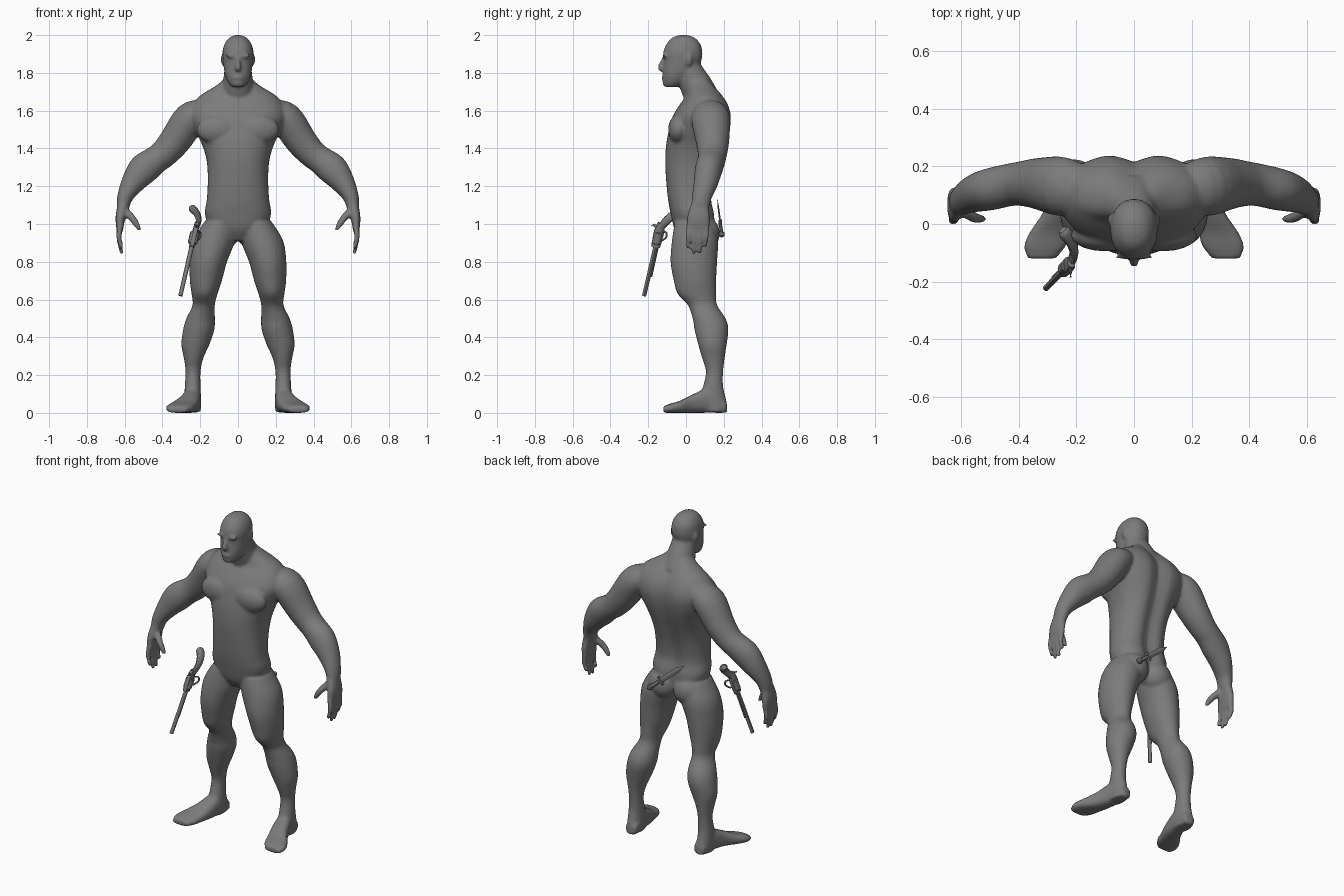
import bpy, bmesh, math
from mathutils import Vector, Matrix

default = bpy.data.objects.get("Cube")
if default:
    bpy.data.objects.remove(default, do_unlink=True)

grey = bpy.data.materials.new("clay grey")
grey.use_nodes = True
grey.diffuse_color = (0.2, 0.2, 0.2, 1)
grey.node_tree.nodes["Principled BSDF"].inputs["Base Color"].default_value = (0.2, 0.2, 0.2, 1)

UNIT = 0.01  # all measures below are in hundredths


def refine(rows, steps=4):
    """Catmull-Rom interpolation between the rows of a section table."""
    result = []
    last = len(rows) - 1
    for i in range(last):
        a, b, c, d = (rows[max(0, min(last, i + k))] for k in (-1, 0, 1, 2))
        for s in range(steps):
            t = s / steps
            result.append([q + t / 2 * (r - p + t * (2 * p - 5 * q + 4 * r - e + t * (3 * (q - r) + e - p)))
                           for p, q, r, e in zip(a, b, c, d)])
    result.append(list(rows[-1]))
    return result


def loft(bm, rings, sides=24, power=2.0, groove=0.0):
    """Skin closed rings, each given as centre, side axis and depth axis."""
    loops = []
    for centre, u, v in rings:
        loop = []
        for k in range(sides):
            angle = math.tau * k / sides
            c, s = math.cos(angle), math.sin(angle)
            c = math.copysign(abs(c) ** (2 / power), c)
            s = math.copysign(abs(s) ** (2 / power), s)
            p = centre + u * c + v * s
            if groove and s > 0:
                p.y -= groove * math.exp(-(p.x / (5 * UNIT)) ** 2) * s
            loop.append(bm.verts.new(p))
        loops.append(loop)
    for low, high in zip(loops, loops[1:]):
        for k in range(sides):
            n = (k + 1) % sides
            bm.faces.new((low[k], low[n], high[n], high[k]))
    bm.faces.new(loops[0][::-1])
    bm.faces.new(loops[-1])


def column(bm, rows, side=1, **options):
    """Upright loft from rows of height, centre x, half width, front, back."""
    rings = []
    for z, x, half, front, back in refine(rows):
        rings.append((Vector((side * x, (front + back) / 2, z)) * UNIT,
                      Vector((half * UNIT, 0, 0)), Vector((0, (back - front) / 2 * UNIT, 0))))
    loft(bm, rings, **options)


def tube(bm, rows, side=1, smooth=True, sides=20, **options):
    """Loft along a path from rows of x, y, z, thickness, depth."""
    rows = refine(rows) if smooth else rows
    points = [Vector((side * r[0], r[1], r[2])) * UNIT for r in rows]
    rings = []
    for i, (p, row) in enumerate(zip(points, rows)):
        t = (points[min(i + 1, len(points) - 1)] - points[max(i - 1, 0)]).normalized()
        v = Vector((0, 1, 0))
        v = (v - t * t.dot(v)).normalized()
        rings.append((p, t.cross(v) * row[3] * UNIT, v * row[4] * UNIT))
    loft(bm, rings, sides=sides, **options)


def blob(bm, centre, radii):
    matrix = Matrix.Translation(Vector(centre) * UNIT) @ Matrix.Diagonal((*(Vector(radii) * UNIT), 1))
    bmesh.ops.create_uvsphere(bm, u_segments=20, v_segments=12, radius=1, matrix=matrix)


def finish(bm, name):
    bmesh.ops.recalc_face_normals(bm, faces=bm.faces)
    mesh = bpy.data.meshes.new(name)
    bm.to_mesh(mesh)
    bm.free()
    mesh.materials.append(grey)
    obj = bpy.data.objects.new(name, mesh)
    bpy.context.collection.objects.link(obj)
    return obj


body = bmesh.new()

# torso with spine groove
column(body, [(91, 0, 6, -2, 13), (97, 0, 14, -6, 16), (105, 0, 17.5, -8, 16),
              (113, 0, 16.5, -9.5, 14.5), (123, 0, 16, -10.5, 16), (133, 0, 16.5, -11, 19),
              (142, 0, 19, -10.5, 22), (150, 0, 23, -9, 24), (157, 0, 25.5, -7, 24.5),
              (163, 0, 24, -3.5, 23), (168, 0, 20, 0, 20), (173, 0, 12, 1, 16), (177, 0, 7, 1, 13)],
       sides=48, power=2.3, groove=0.03)

# neck and head
tube(body, [(0, 9, 166, 9, 9), (0, 5, 174, 8.2, 8.5), (0, 2, 181, 7.3, 7), (0, 0, 187, 7, 6)])
column(body, [(172.5, 0, 3.2, -11, -5), (175, 0, 5.3, -12, 0), (179, 0, 6.9, -12.2, 3),
              (183, 0, 7.6, -12, 6.5), (187, 0, 8, -11.8, 8.3), (191, 0, 8.2, -12, 8.7),
              (195, 0, 7.3, -10.5, 7.8), (198.5, 0, 4.8, -7.5, 4.8), (200, 0, 1.5, -3.5, 1)], power=2.2)
tube(body, [(0, -11.5, 188, 1, 1), (0, -13, 184.5, 1.2, 1.5), (0, -13.3, 182.5, 1.8, 1.6), (0, -12, 181.5, 1.2, 1)])
blob(body, (0, -12, 177.5), (2.8, 1, 1.2))
blob(body, (0, -11, 174.5), (2.8, 1.5, 1.8))

for side in (1, -1):
    # face and muscle masses
    blob(body, (side * 3.5, -11.2, 189), (3.2, 1.3, 1.1))
    blob(body, (side * 8.2, 1.5, 187), (0.9, 2, 3.2))
    blob(body, (side * 10, -4, 150), (12, 5.5, 8))
    blob(body, (side * 8.5, 9.5, 95), (9, 8.5, 9))

    # leg
    column(body, [(101, 9.5, 8.5, -6, 15), (91, 12.8, 11.2, -7.5, 17), (80, 15.7, 9.9, -8.2, 16.5),
                  (70, 17, 8.5, -6.5, 16), (63, 17.7, 6.9, -4.5, 16), (57, 18.2, 5.9, 1, 16.5),
                  (50, 19.8, 7.6, 3.5, 21), (44, 20.8, 8.3, 4.5, 22.5), (36, 22.6, 7.4, 6.5, 21.5),
                  (29, 23.5, 5.2, 8.5, 20.5), (22, 23.8, 4, 10.5, 19.7), (14, 24, 4.2, 9, 19.7),
                  (6, 24, 4.5, 6, 21.5), (0.5, 24, 4.2, 8, 22)], side)

    # foot, rows of x, y, half width, height
    foot = [(23.5, 21.5, 3.5, 6), (24, 13, 4.5, 13), (26, 4, 5.6, 10), (29.3, -3, 7, 6.5),
            (31, -8, 7.2, 5), (32, -12, 4.8, 3.5)]
    loft(body, [(Vector((side * x, y, h / 2)) * UNIT, Vector((w * UNIT, 0, 0)), Vector((0, 0, h / 2 * UNIT)))
                for x, y, w, h in refine(foot)], power=2.6)

    # arm
    tube(body, [(17, 12, 160, 6, 8), (25, 13, 156, 8.8, 10.3), (33, 14, 144.5, 8.4, 9), (39, 14, 137.5, 7.6, 7.8),
                (43.5, 13.5, 134, 7.4, 7.4), (50, 12, 129, 8.2, 7.3), (55.5, 10.5, 122, 6.4, 6.5),
                (59.5, 8.5, 115, 4.4, 5.3), (61, 7.5, 109, 3.4, 4.8)], side)

    # hand with fingers and thumb
    tube(body, [(60.5, 7.5, 111, 3, 4.5), (62, 6.8, 105, 2.7, 5.8), (62.5, 6.5, 100, 2.2, 6.2),
                (62.5, 6.2, 96, 1.5, 5.8)], side, power=2.5)
    for k, tip in enumerate((87, 84, 84.5, 88)):
        y = 1.6 + 3.1 * k
        tube(body, [(62.3, y, 99, 1.6, 1.6), (63, y - 0.3, 93, 1.5, 1.4), (61.5, y - 0.6, tip, 1, 1)],
             side, sides=12)
    tube(body, [(59.5, 5, 107, 2, 2), (56, 2.5, 103, 2, 1.9), (53.5, 1.8, 99.5, 1.6, 1.6), (52, 1.8, 96.5, 1, 1)],
         side, sides=12)

figure = finish(body, "body")
remesh = figure.modifiers.new("merge", 'REMESH')
remesh.mode = 'VOXEL'
remesh.voxel_size = 0.009
remesh.use_smooth_shade = True
soften = figure.modifiers.new("soften", 'SMOOTH')
soften.factor = 0.5
soften.iterations = 4


def part(name, *paths, sides=12, smooth=False, power=2.0):
    """Separate sharp-edged object made from one or more tubes."""
    bm = bmesh.new()
    for path in paths:
        tube(bm, path, smooth=smooth, sides=sides, power=power)
    obj = finish(bm, name)
    bpy.ops.object.select_all(action='DESELECT')
    obj.select_set(True)
    bpy.context.view_layer.objects.active = obj
    bpy.ops.object.shade_smooth_by_angle()


def along(start, end, *stops):
    """Rows on a straight line; each stop is fraction, thickness, depth."""
    a, b = Vector(start), Vector(end)
    return [(*a.lerp(b, f), w, d) for f, w, d in stops]


# revolver beside the right hip
breech, muzzle = (-22, -13.5, 99), (-30.5, -22.2, 62)
part("revolver_barrel", along(breech, muzzle, (0.27, 1.2, 1.2), (1, 1.1, 1.1)),
     along((-24, -14.5, 90), (-28, -18.5, 72), (0, 0.6, 0.6), (1, 0.6, 0.6)))
part("revolver_cylinder", along(breech, muzzle, (0.09, 2, 2), (0.1, 2.5, 2.5), (0.24, 2.5, 2.5), (0.26, 2, 2)))
part("revolver_frame", along(breech, muzzle, (-0.04, 1.3, 1.8), (0.08, 1.5, 2.8), (0.3, 1.4, 2.4)), power=4)
part("revolver_hammer", [(-22, -15, 98, 0.5, 0.8), (-22, -17, 99.5, 0.5, 0.7), (-22, -18.5, 99, 0.4, 0.4)])
part("revolver_grip", [(-22, -13.5, 98, 1.4, 2), (-20.8, -10, 102, 1.5, 2.2), (-21.8, -6, 105.5, 1.8, 2.3),
                       (-24, -3, 108, 2.1, 2.4), (-24.8, -2, 108.8, 1.4, 1.5)], smooth=True)
part("revolver_trigger_guard", [(-21.5, -12.5, 96, 0.5, 0.5), (-20, -10.5, 95.5, 0.5, 0.5),
                                (-20, -10.5, 93, 0.5, 0.5), (-22, -13, 91, 0.5, 0.5)], smooth=True)

# knife across the lower back
pommel, tip = (12.5, 19, 94), (-10.5, 16.6, 113)
part("knife_handle", along(pommel, tip, (0.03, 1.2, 1), (0.3, 1, 0.8)))
part("knife_pommel", along(pommel, tip, (-0.02, 0.8, 0.8), (0.01, 1.7, 1.5), (0.05, 1.7, 1.5), (0.07, 0.8, 0.8)))
part("knife_guard", along(pommel, tip, (0.31, 2.8, 0.9), (0.35, 2.8, 0.9)), power=4)
part("knife_blade", along(pommel, tip, (0.33, 1.5, 0.5), (0.8, 1.6, 0.4), (1, 0.1, 0.1)), sides=4)
